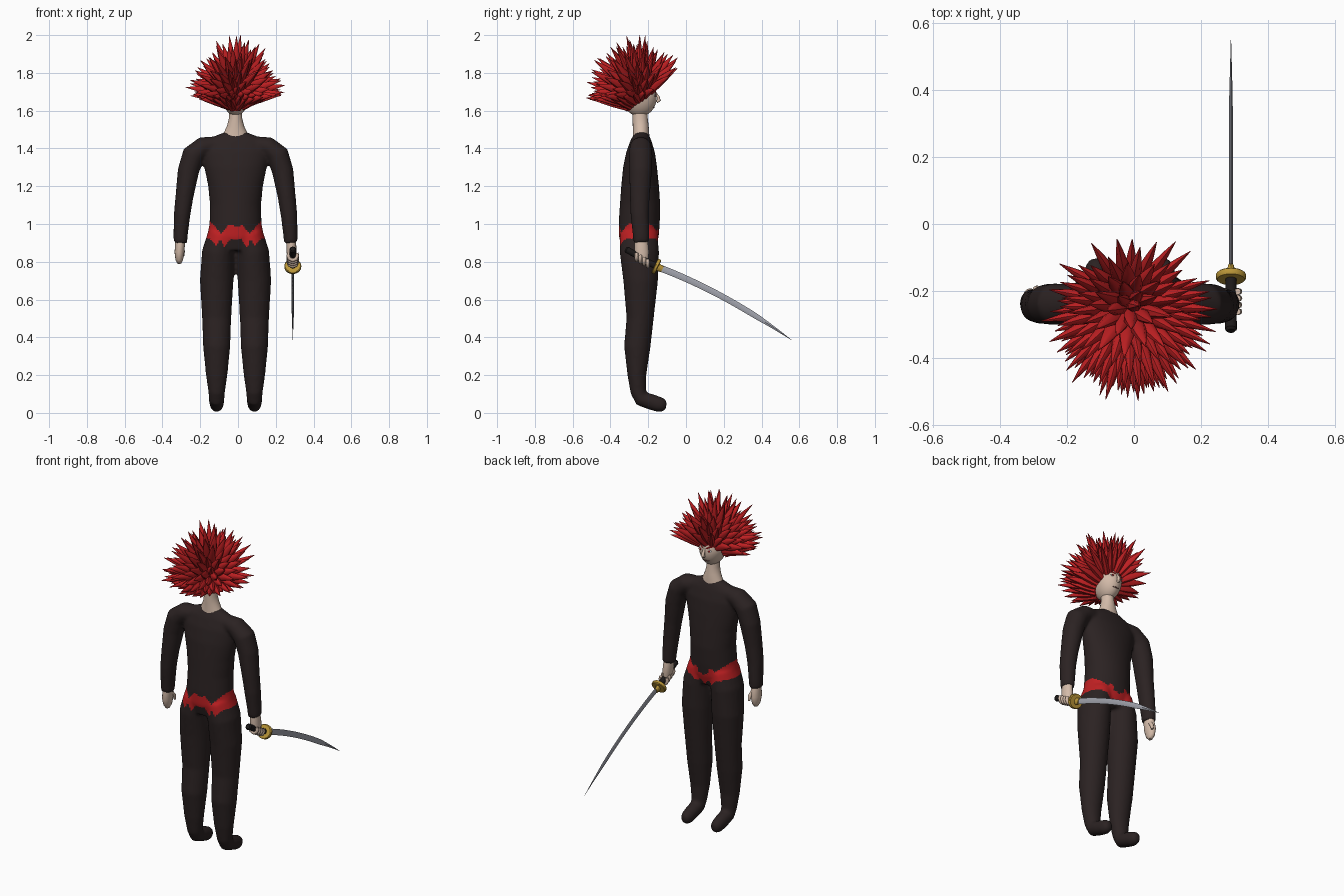
import bpy, bmesh, math, random
from mathutils import Vector, Matrix

if "Cube" in bpy.data.objects:
    bpy.data.objects.remove(bpy.data.objects["Cube"])

random.seed(4)
CX = -0.013  # body centre line
HEAD = Vector((CX, -0.245, 1.67))
HEAD_R = Vector((0.073, 0.09, 0.1))


def mat(name, r, g, b):
    m = bpy.data.materials.new(name)
    m.diffuse_color = (r, g, b, 1)
    m.use_nodes = True
    m.node_tree.nodes["Principled BSDF"].inputs["Base Color"].default_value = m.diffuse_color
    return m


CLOTH = mat("dark cloth", 0.024, 0.016, 0.016)
RED = mat("red", 0.52, 0.014, 0.016)
SKIN = mat("skin", 0.66, 0.5, 0.4)
GOLD = mat("gold", 0.5, 0.31, 0.04)
STEEL = mat("steel", 0.36, 0.37, 0.42)
GRIP = mat("black grip", 0.012, 0.01, 0.01)
WHITE = mat("eye white", 0.8, 0.8, 0.8)
LIP = mat("lip", 0.22, 0.09, 0.08)


def finish(bm, name, *mats, angle=40):
    bmesh.ops.recalc_face_normals(bm, faces=bm.faces)
    me = bpy.data.meshes.new(name)
    bm.to_mesh(me)
    bm.free()
    ob = bpy.data.objects.new(name, me)
    bpy.context.collection.objects.link(ob)
    for m in mats:
        me.materials.append(m)
    bpy.ops.object.select_all(action='DESELECT')
    ob.select_set(True)
    bpy.context.view_layer.objects.active = ob
    bpy.ops.object.shade_smooth_by_angle(angle=math.radians(angle))
    return ob


def tube(bm, pts, ref, n=20):
    """Closed loft along points (x, y, z, radius along ref, other radius)."""
    P = [Vector(p[:3]) for p in pts]
    rings = []
    for i, p in enumerate(pts):
        t = (P[min(i + 1, len(P) - 1)] - P[max(i - 1, 0)]).normalized()
        a = (Vector(ref) - t * t.dot(Vector(ref))).normalized()
        b = t.cross(a)
        rings.append([bm.verts.new(P[i] + a * p[3] * math.cos(k * math.tau / n)
                                   + b * p[4] * math.sin(k * math.tau / n)) for k in range(n)])
    for r, s in zip(rings, rings[1:]):
        for k in range(n):
            bm.faces.new((r[k], r[(k + 1) % n], s[(k + 1) % n], s[k]))
    bm.faces.new(rings[0][::-1])
    bm.faces.new(rings[-1])


def ball(bm, loc, size, u=16, v=10):
    m = Matrix.Translation(loc) @ Matrix.Diagonal((*size, 1))
    bmesh.ops.create_uvsphere(bm, u_segments=u, v_segments=v, radius=1, matrix=m)


def lerp(table, u):
    for (a, x), (b, y) in zip(table, table[1:]):
        if u <= b:
            return x + (y - x) * (u - a) / (b - a)
    return table[-1][1]


# Suit: torso, legs and arms fused into one smooth skin
bm = bmesh.new()
torso = [(.86, .12, -.25, .085), (.93, .152, -.25, .105), (1.0, .138, -.248, .109), (1.1, .135, -.243, .107),
         (1.2, .145, -.243, .1), (1.3, .165, -.243, .09), (1.38, .18, -.24, .076), (1.44, .165, -.238, .056),
         (1.47, .1, -.236, .042), (1.487, .055, -.236, .034)]
tube(bm, [(CX, y, z, rx, ry) for z, rx, y, ry in torso], (1, 0, 0), 32)
leg = [(.07, -.25, .95, .075, .1), (.092, -.247, .85, .086, .104), (.1, -.24, .7, .089, .092),
       (.1, -.243, .5, .077, .072), (.1, -.258, .35, .072, .07), (.1, -.26, .2, .057, .05),
       (.1, -.252, .11, .044, .042), (.1, -.236, .075, .041, .042), (.1, -.19, .06, .04, .042),
       (.1, -.14, .044, .036, .041), (.1, -.115, .04, .028, .033), (.1, -.104, .038, .015, .018)]
arm = [(.1, -.24, 1.42, .045, .045), (.17, -.24, 1.41, .058, .053), (.223, -.24, 1.365, .063, .061),
       (.25, -.24, 1.28, .06, .057), (.27, -.245, 1.15, .053, .048), (.283, -.245, 1.05, .049, .044),
       (.291, -.238, .94, .044, .038), (.292, -.237, .9, .041, .036)]
for s in (-1, 1):
    tube(bm, [(CX + s * p[0], *p[1:]) for p in leg], (1, 0, 0))
    tube(bm, [(CX + s * p[0], *p[1:]) for p in arm], (0, 1, 0))
suit = finish(bm, "suit_source")
rm = suit.modifiers.new("fuse", 'REMESH')
rm.mode, rm.voxel_size = 'VOXEL', 0.009
sm = suit.modifiers.new("soften", 'SMOOTH')
sm.factor, sm.iterations = 0.5, 6
bm = bmesh.new()
bm.from_object(suit, bpy.context.evaluated_depsgraph_get())
bpy.data.objects.remove(suit)

# Jagged red sash marked on the suit by height
TOP = {False: [(0, .99), (.04, .99), (.075, .95), (.13, 1.01)],
       True: [(0, .935), (.03, .94), (.045, .985), (.07, .96), (.13, 1.01)]}
LOW = {False: [(0, .92), (.03, .92), (.06, .875), (.08, .92), (.1, .885), (.14, .925)],
       True: [(0, .87), (.03, .90), (.05, .88), (.08, .91), (.14, .925)]}
for f in bm.faces:
    c = f.calc_center_median()
    u, front = abs(c.x - CX), c.y > -.245
    f.material_index = int(u < .21 and lerp(LOW[front], u) < c.z < lerp(TOP[front], u))
finish(bm, "suit", CLOTH, RED, angle=80)

# Neck
bm = bmesh.new()
tube(bm, [(CX, -.238, 1.46, .07, .044), (CX, -.238, 1.487, .06, .043), (CX, -.24, 1.52, .045, .042),
          (CX, -.243, 1.56, .035, .04), (CX, -.245, 1.62, .033, .038)], (1, 0, 0))
finish(bm, "neck", SKIN)

# Head, with the scalp coloured behind a slanted hairline
bm = bmesh.new()
ball(bm, HEAD, HEAD_R, 40, 28)
for v in bm.verts:
    low = max(0, HEAD.z - v.co.z) / HEAD_R.z
    v.co.x = CX + (v.co.x - CX) * (1 - .15 * low)


def is_scalp(p):
    return p.z - 1.605 > 0.85 * (p.y + .30)


for f in bm.faces:
    f.material_index = int(is_scalp(f.calc_center_median()))
finish(bm, "head", SKIN, RED, angle=60)

# Nose
bm = bmesh.new()
tube(bm, [(CX, -.16, 1.695, .005, .004), (CX, -.147, 1.672, .009, .008),
          (CX, -.143, 1.655, .012, .011), (CX, -.155, 1.645, .008, .006)], (1, 0, 0), 10)
finish(bm, "nose", SKIN, angle=60)


def face_y(x, z):
    k = 1 - ((x - CX) / HEAD_R.x) ** 2 - ((z - HEAD.z) / HEAD_R.z) ** 2
    return HEAD.y + HEAD_R.y * math.sqrt(max(k, 0))


# Eyes, irises, brows and mouth as thin shapes on the face
parts = {n: bmesh.new() for n in ("eyes", "irises", "brows", "mouth")}
for s in (-1, 1):
    x = CX + s * .03
    y = face_y(x, 1.682)
    ball(parts["eyes"], (x, y, 1.682), (.014, .004, .007))
    ball(parts["irises"], (x, y + .003, 1.682), (.006, .003, .006))
    brow = [(CX + s * bx, face_y(CX + s * bx, bz), bz, .004, br)
            for bx, bz, br in ((.012, 1.695, .003), (.03, 1.705, .005), (.05, 1.705, .002))]
    tube(parts["brows"], brow, (0, 1, 0), 8)
tube(parts["mouth"], [(CX + d, face_y(CX + d, 1.618) - .001, 1.618, .003, r)
                      for d, r in ((-.022, .001), (0, .004), (.022, .001))], (0, 1, 0), 8)
for n, m in (("eyes", WHITE), ("irises", RED), ("brows", RED), ("mouth", LIP)):
    finish(parts[n], n, m)

# Hair: bulging spikes spread evenly over the scalp
bm = bmesh.new()
N = 210
for i in range(N):
    nz = 1 - 2 * (i + .5) / N
    a = i * math.pi * (3 - math.sqrt(5))
    r = math.sqrt(1 - nz * nz)
    n = Vector((r * math.cos(a), r * math.sin(a), nz))
    base = HEAD + Vector(n[k] * HEAD_R[k] for k in range(3)) * .92
    if not is_scalp(base + n * .008):
        continue
    reach = random.uniform(.8, 1.0) if i > 2 else 1.0
    tip = Vector((CX + n.x * .27 * reach, HEAD.y + n.y * (.32 if n.y < 0 else .26) * reach,
                  1.69 + nz * (.312 if nz > 0 else .06) * reach))
    mid = base.lerp(tip, .4) + Vector((0, 0, .008))
    ref = (0, 0, 1) if abs(nz) < .8 else (1, 0, 0)
    w = random.uniform(.02, .025)
    tube(bm, [(*base, .018, .018), (*mid, w, w * .85),
              (*(base.lerp(tip, .7) + Vector((0, 0, .005))), w * .6, w * .5), (*tip, .001, .001)], ref, 7)
finish(bm, "hair", RED, angle=50)

# Hands: one hanging open, one closed round the grip
bm = bmesh.new()
tube(bm, [(-.305, -.238, .93, .032, .027), (-.307, -.236, .89, .036, .026), (-.31, -.232, .85, .04, .026),
          (-.311, -.23, .81, .03, .02), (-.311, -.229, .79, .014, .01)], (0, 1, 0), 16)
tube(bm, [(-.298, -.215, .88, .012, .012), (-.292, -.195, .855, .011, .011), (-.29, -.19, .83, .006, .006)],
     (1, 0, 0), 10)
finish(bm, "left_hand", SKIN, angle=60)

bm = bmesh.new()
tube(bm, [(.28, -.238, .93, .032, .027), (.282, -.236, .89, .036, .026),
          (.284, -.234, .85, .038, .027), (.287, -.234, .815, .034, .022)], (0, 1, 0), 16)
for k in range(4):  # curled fingers
    y = -.262 + k * .02
    z = .832 - k * .011
    tube(bm, [(.29 + .024 * math.cos(t), y, z + .024 * math.sin(t), .01, .01)
              for t in (.6, 0, -.8, -1.6, -2.4, -3.1, -3.8)], (0, 1, 0), 8)
finish(bm, "right_hand", SKIN, angle=60)

# Sword: grip, guard and gently curved blade
SX = .29
bm = bmesh.new()
tube(bm, [(SX, -.32 + .158 * t, .868 - .09 * t, r, r) for t, r in ((0, .012), (.04, .018), (.5, .016), (1, .017))],
     (1, 0, 0), 14)
finish(bm, "sword_grip", GRIP)
bm = bmesh.new()
tube(bm, [(SX, -.166, .78, .041, .038), (SX, -.162, .778, .045, .042),
          (SX, -.152, .7725, .045, .042), (SX, -.148, .7705, .041, .038)], (1, 0, 0), 28)
tube(bm, [(SX, -.15, .772, .014, .02), (SX, -.125, .76, .009, .017)], (1, 0, 0), 12)
finish(bm, "sword_guard", GOLD)
bm = bmesh.new()
blade = []
for i in range(17):
    t = i / 16
    w = min(1, (1 - t) * 3.5 + .06)
    blade.append((SX, -.15 + .71 * t, .772 - .387 * t + .12 * t * (1 - t),
                  .0055 * w, (.018 - .004 * t) * w))
tube(bm, blade, (1, 0, 0), 4)
finish(bm, "sword_blade", STEEL)
